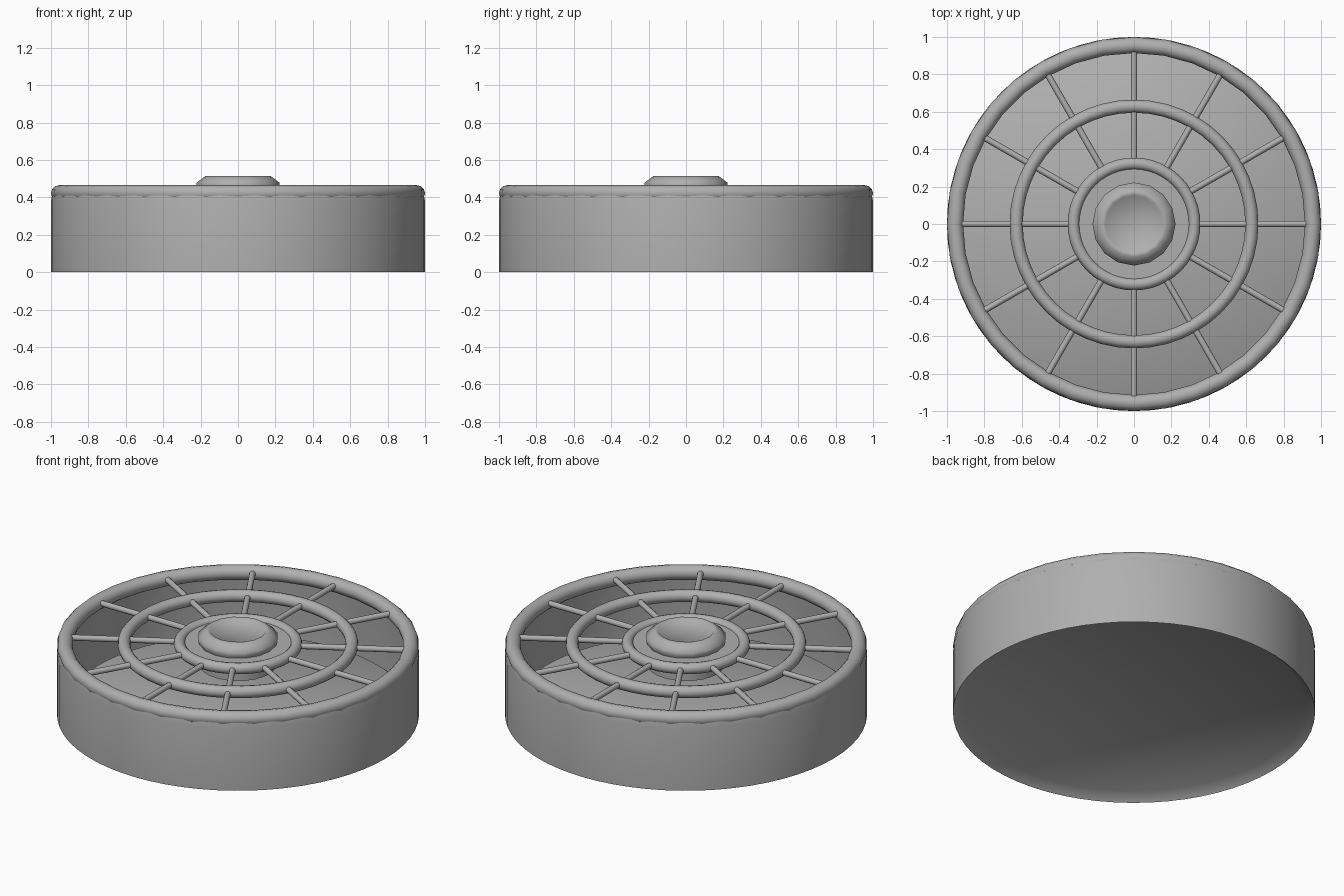
import bpy, bmesh, math
from mathutils import Matrix

if "Cube" in bpy.data.objects:
    bpy.data.objects.remove(bpy.data.objects["Cube"])

SEG = 48

grey = bpy.data.materials.new("mid_grey")
grey.diffuse_color = (0.43, 0.43, 0.43, 1)
grey.use_nodes = True
grey.node_tree.nodes["Principled BSDF"].inputs["Base Color"].default_value = grey.diffuse_color


def finish(obj, angle=40):
    obj.data.materials.append(grey)
    bpy.ops.object.select_all(action='DESELECT')
    bpy.context.view_layer.objects.active = obj
    obj.select_set(True)
    bpy.ops.object.shade_smooth_by_angle(angle=math.radians(angle))
    return obj


def lathe(name, profile, seg=SEG, angle=40):
    """Revolve (radius, z) points around z; radius 0 closes with a pole."""
    bm = bmesh.new()
    verts = [bm.verts.new((r, 0, z)) for r, z in profile]
    edges = [bm.edges.new(p) for p in zip(verts, verts[1:])]
    bmesh.ops.spin(bm, geom=verts + edges, cent=(0, 0, 0), axis=(0, 0, 1),
                   angle=math.tau, steps=seg, use_merge=False)
    bmesh.ops.remove_doubles(bm, verts=bm.verts, dist=1e-5)
    bmesh.ops.recalc_face_normals(bm, faces=bm.faces)
    mesh = bpy.data.meshes.new(name)
    bm.to_mesh(mesh)
    bm.free()
    obj = bpy.data.objects.new(name, mesh)
    bpy.context.collection.objects.link(obj)
    return finish(obj, angle)


def ring(name, major, minor, z, seg=SEG):
    bpy.ops.mesh.primitive_torus_add(major_radius=major, minor_radius=minor,
                                     major_segments=seg, minor_segments=12,
                                     location=(0, 0, z))
    obj = bpy.context.object
    obj.name = name
    return finish(obj)


# Drum wall, flared foot and slightly raised floor inside it
lathe("drum_wall", [(0, 0.045), (0.945, 0.045), (1.0, 0), (1.0, 0.38), (0.992, 0.42)], 64)

# Concentric guard rings
ring("outer_rim", 0.957, 0.043, 0.422, 36)
ring("middle_ring", 0.63, 0.035, 0.43)
ring("inner_ring", 0.323, 0.032, 0.43)

# Twelve round spokes
bm = bmesh.new()
for i in range(12):
    m = (Matrix.Rotation(math.tau * i / 12, 4, 'Z')
         @ Matrix.Translation((0.615, 0, 0.43))
         @ Matrix.Rotation(math.pi / 2, 4, 'Y'))
    bmesh.ops.create_cone(bm, cap_ends=True, segments=10, radius1=0.017,
                          radius2=0.017, depth=0.61, matrix=m)
mesh = bpy.data.meshes.new("spokes")
bm.to_mesh(mesh)
bm.free()
spokes = bpy.data.objects.new("spokes", mesh)
bpy.context.collection.objects.link(spokes)
finish(spokes)

# Hub plate, motor body and chamfered cap
lathe("hub_plate", [(0, 0.42), (0.31, 0.42), (0.31, 0.44), (0, 0.44)])
lathe("motor_body", [(0, 0.30), (0.21, 0.30), (0.21, 0.43)], 24)
lathe("hub_cap", [(0.21, 0.43), (0.222, 0.455), (0.222, 0.478), (0.175, 0.514),
                  (0.158, 0.514), (0.15, 0.505), (0, 0.505)], 16, 60)
